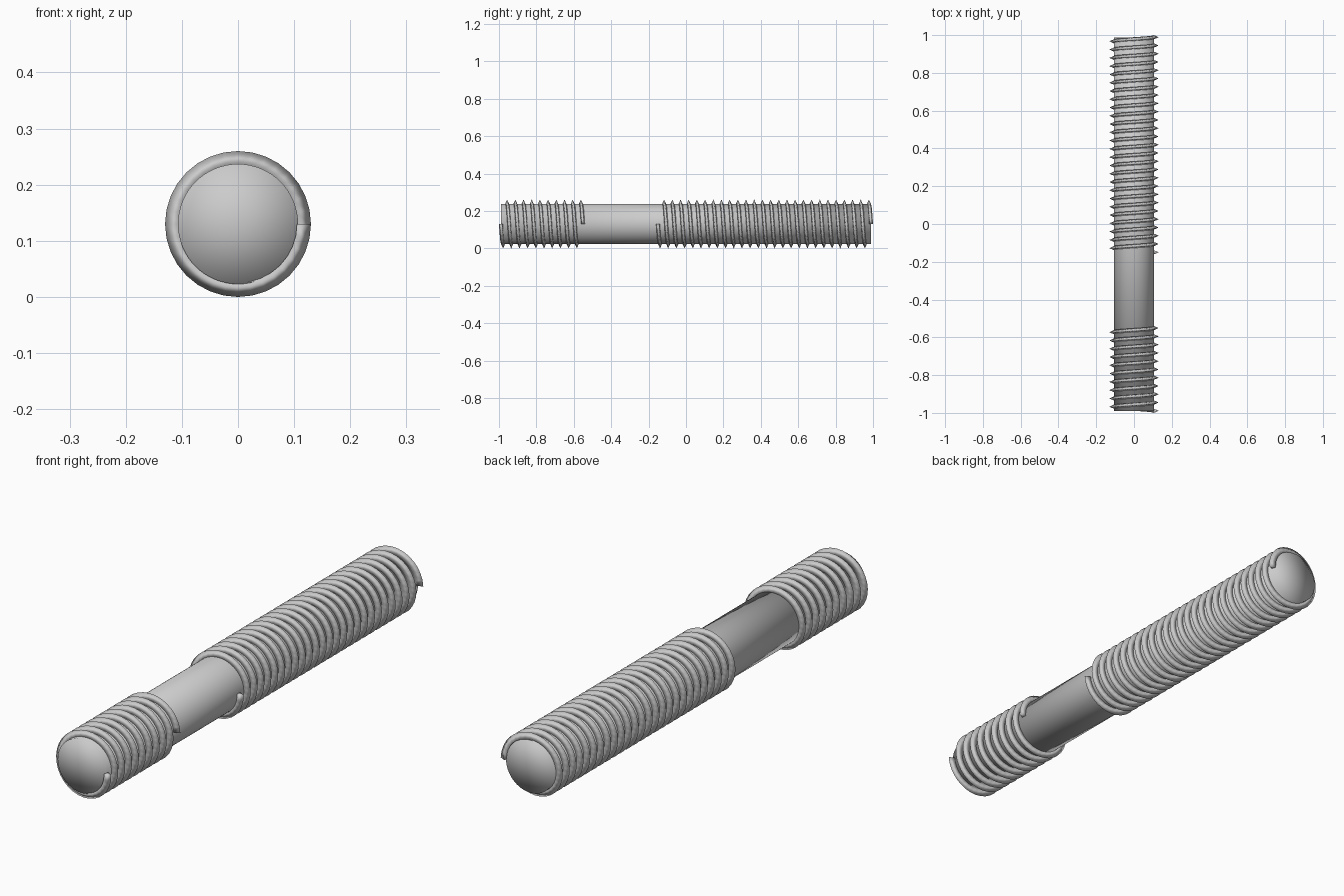
import bpy, bmesh, math
from mathutils import Matrix

if "Cube" in bpy.data.objects:
    bpy.data.objects.remove(bpy.data.objects["Cube"])

CZ = 0.13        # axis height
CORE = 0.107     # shaft radius
CREST = 0.13     # thread outer radius
PITCH = 0.0438
HALF = 0.011     # half width of the thread root
STEPS = 32       # thread segments per turn


def finish(bm, name):
    bmesh.ops.recalc_face_normals(bm, faces=bm.faces)
    for f in bm.faces:
        f.smooth = True
    mesh = bpy.data.meshes.new(name)
    bm.to_mesh(mesh)
    bm.free()
    ob = bpy.data.objects.new(name, mesh)
    ob.location.z = CZ
    bpy.context.collection.objects.link(ob)
    return ob


def rod(name, y0, y1):
    # plain cylinder along y with fan caps
    bm = bmesh.new()
    rot = Matrix.Translation((0, (y0 + y1) / 2, 0)) @ Matrix.Rotation(math.pi / 2, 4, 'X')
    bmesh.ops.create_cone(bm, cap_ends=True, cap_tris=True, segments=64,
                          radius1=CORE, radius2=CORE, depth=y1 - y0, matrix=rot)
    return finish(bm, name)


def thread(name, y0, turns):
    # V-shaped ridge swept along a helix, starting and ending on the +x side
    profile = [(CORE - 0.002, -HALF), (CREST, 0), (CORE - 0.002, HALF)]
    bm = bmesh.new()
    rings = []
    for i in range(turns * STEPS + 1):
        a = -2 * math.pi * i / STEPS
        y = y0 + PITCH * i / STEPS
        rings.append([bm.verts.new((r * math.cos(a), y + d, r * math.sin(a)))
                      for r, d in profile])
    for p, q in zip(rings, rings[1:]):
        for k in range(3):
            n = (k + 1) % 3
            bm.faces.new((p[k], p[n], q[n], q[k]))
    bm.faces.new(rings[0])
    bm.faces.new(rings[-1])
    return finish(bm, name)


# Shaft
rod("shaft", -0.99, 0.988)

# Short front thread and long rear thread
thread("short_thread", -0.989, 10)
thread("long_thread", 0.989 - 26 * PITCH, 26)
